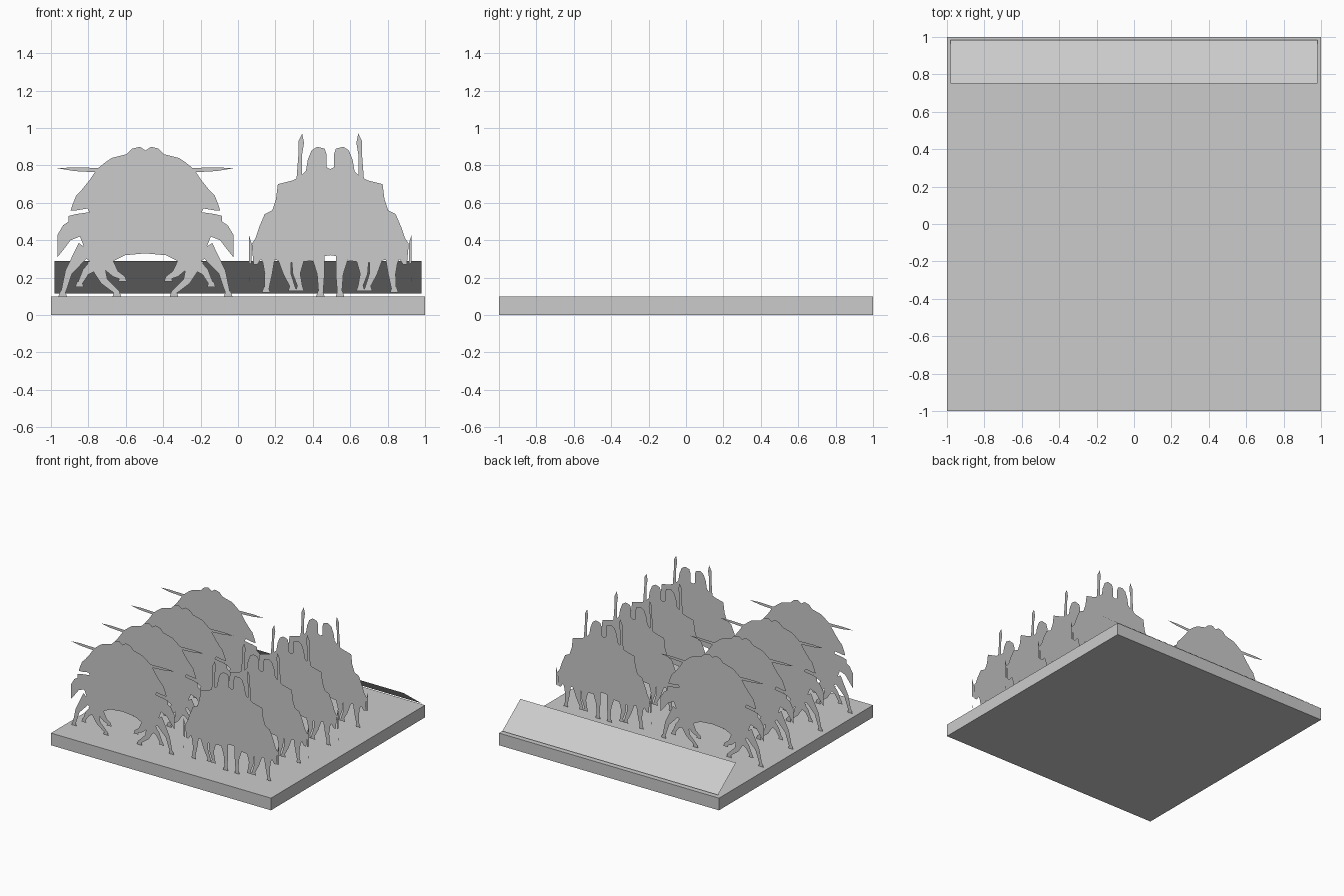
import bpy
import bmesh
from mathutils import Vector

default_cube = bpy.data.objects.get("Cube")
if default_cube:
    bpy.data.objects.remove(default_cube, do_unlink=True)

# One plain grey for everything
grey = bpy.data.materials.new("plain_grey")
grey.use_nodes = True
colour = (0.6, 0.6, 0.6, 1)
grey.diffuse_color = colour
grey.node_tree.nodes["Principled BSDF"].inputs["Base Color"].default_value = colour


def add_object(name, mesh, location=(0, 0, 0)):
    """Link a mesh into the scene under a part name."""
    part = bpy.data.objects.new(name, mesh)
    part.location = location
    bpy.context.collection.objects.link(part)
    return part


def new_mesh(name, bm):
    mesh = bpy.data.meshes.new(name)
    bm.to_mesh(mesh)
    bm.free()
    mesh.materials.append(grey)
    return mesh


def add_flat_shape(bm, outline, side):
    """Fill an outline, given in hundredths, as a flat face towards the front."""
    verts = [bm.verts.new((side * x / 100, 0, z / 100)) for x, z in outline]
    face = bm.faces.new(verts)
    face.normal_update()
    if face.normal.y > 0:
        face.normal_flip()


def limb_outline(path, widths):
    """Tapering strip along a path, used for the horse legs."""
    points = [Vector(p) for p in path]
    left, right = [], []
    for i, (point, width) in enumerate(zip(points, widths)):
        along = points[min(i + 1, len(points) - 1)] - points[max(i - 1, 0)]
        across = Vector((-along.y, along.x)).normalized() * width / 2
        left.append(point + across)
        right.append(point - across)
    return left + right[::-1]


def hoof_outline(x, z):
    return [(x - 2, z - 2), (x + 2.5, z - 2), (x + 1.5, z + 1), (x - 1, z + 1)]


def silhouette(name, body, extras, legs, widths):
    """Mirror half of a paired riders cut-out about its centre line."""
    bm = bmesh.new()
    for side in (-1, 1):
        add_flat_shape(bm, body, side)
        for extra in extras:
            add_flat_shape(bm, extra, side)
        for leg in legs:
            add_flat_shape(bm, limb_outline(leg, widths), side)
            add_flat_shape(bm, hoof_outline(*leg[-1]), side)
    bmesh.ops.triangulate(bm, faces=bm.faces[:])
    return new_mesh(name, bm)


# Charging riders: bodies, tails, level lances and galloping legs
charging_body = [
    (0, 88), (3, 90), (7, 89), (10, 86), (14, 85), (18, 84), (21, 82),
    (26, 78), (30, 72), (34, 67), (37, 64), (39, 59), (40, 56), (37, 56),
    (31, 57), (30, 55), (37, 54), (41, 53), (41, 50), (44, 48), (47, 43),
    (47, 31), (43, 36), (40, 40), (35, 42), (33, 37), (36, 33), (30, 29),
    (22, 28), (17, 29), (11, 32), (0, 33),
]
level_lance = [(47, 78.5), (38, 79), (20, 78.5), (20, 76), (38, 77)]
charging_legs = [
    [(32, 36), (41, 23), (44, 12)],
    [(22, 31), (32, 23), (35, 17)],
    [(27, 30), (22, 18), (15, 12)],
    [(23, 31), (16, 22), (12, 20)],
]
charging = silhouette("charging_riders", charging_body, [level_lance],
                      charging_legs, (9, 4, 2.5))

# Standing riders: bodies, upright spears, tail wisps and straight legs
standing_body = [
    (0, 78), (2, 79), (2, 86), (3, 89), (7, 90), (10, 88), (12, 83),
    (13, 77), (16, 74), (20, 72), (24, 71), (28, 70), (29, 62), (31, 56),
    (35, 54), (38, 47), (40, 41), (42, 38), (41, 27), (39, 27), (37, 30),
    (35, 26), (33, 30), (20, 28), (10, 29), (7, 31), (0, 32),
]
upright_spear = [(15, 97), (17, 93), (17, 86), (18, 73), (15, 73), (15, 86), (14, 92)]
tail_wisp = [(43.5, 43), (43.5, 28), (42, 27), (42, 38)]
loose_strand = [(43.5, 20), (43.5, 18), (43.2, 18), (43.2, 20)]
standing_legs = [
    [(33, 34), (33, 22), (34, 14)],
    [(25, 33), (23, 22), (20, 15)],
    [(17, 33), (18, 22), (16, 15)],
    [(7, 35), (5, 22), (5, 12)],
]
standing = silhouette("standing_riders", standing_body,
                      [upright_spear, tail_wisp, loose_strand],
                      standing_legs, (8, 4, 2.5))

# Four ranks of each formation, side by side
for rank in range(4):
    y = -0.79 + 0.385 * rank
    add_object(f"charging_rank_{rank + 1}", charging, (-0.495, y, 0))
    add_object(f"standing_rank_{rank + 1}", standing, (0.493, y, 0))

# Square base slab
bm = bmesh.new()
bmesh.ops.create_cube(bm, size=1)
bmesh.ops.scale(bm, vec=(2, 2, 0.1), verts=bm.verts)
add_object("base_slab", new_mesh("base_slab", bm), (0, 0, 0.05))

# Sloping label plate along the rear edge
bm = bmesh.new()
corners = [(-0.98, 0.75, 0.29), (0.98, 0.75, 0.29),
           (0.98, 0.985, 0.115), (-0.98, 0.985, 0.115)]
bm.faces.new([bm.verts.new(c) for c in corners])
bmesh.ops.reverse_faces(bm, faces=bm.faces[:])
bm.normal_update()
if bm.faces[:][0].normal.z < 0:
    bmesh.ops.reverse_faces(bm, faces=bm.faces[:])
add_object("label_plate", new_mesh("label_plate", bm))
